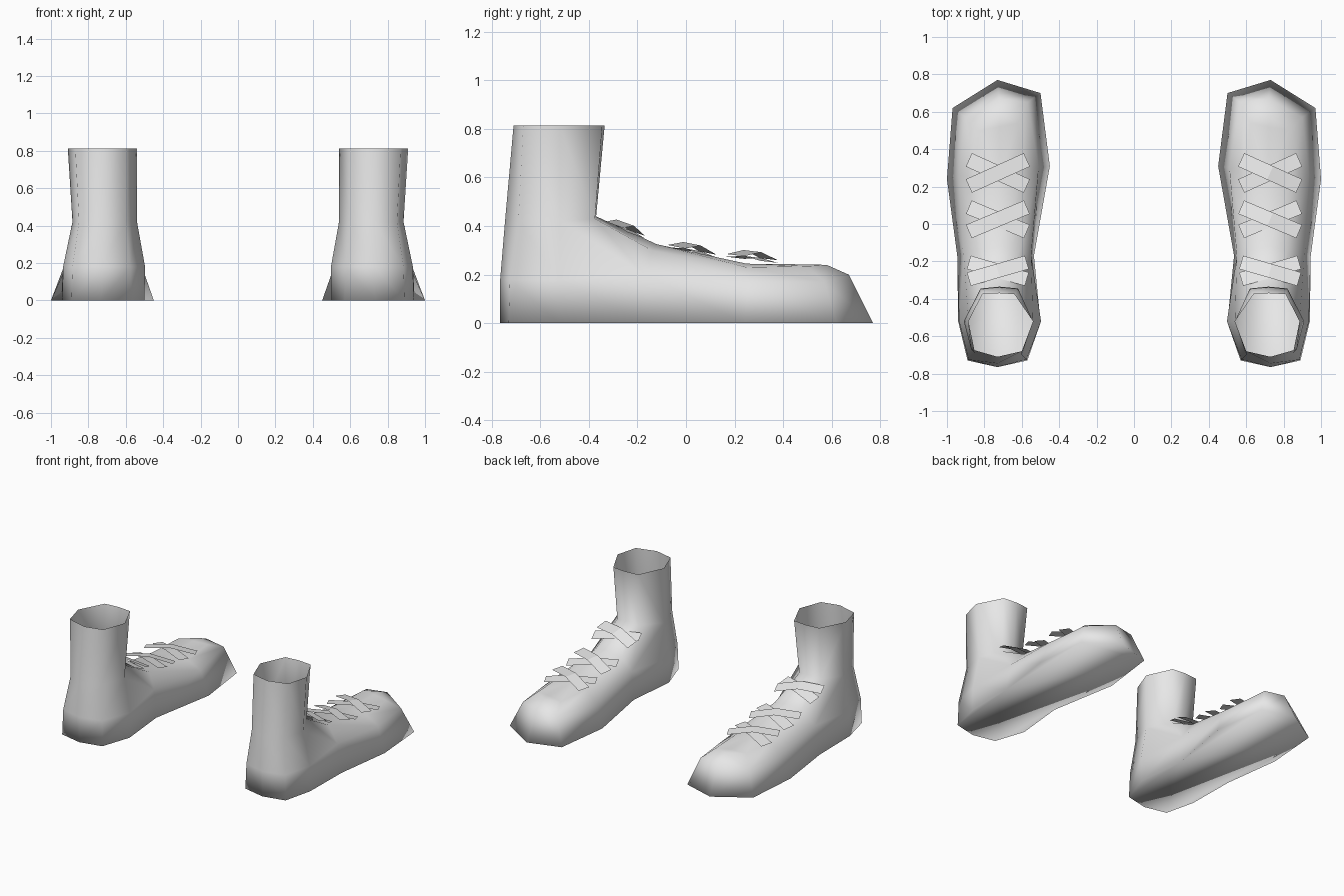
import bpy
import bmesh

default_cube = bpy.data.objects.get("Cube")
if default_cube:
    bpy.data.objects.remove(default_cube, do_unlink=True)


def make_material(name, colour):
    material = bpy.data.materials.new(name)
    material.use_nodes = True
    material.diffuse_color = colour
    for node in material.node_tree.nodes:
        if node.type == "BSDF_PRINCIPLED":
            node.inputs["Base Color"].default_value = colour
    return material


grey = make_material("plain grey", (0.8, 0.8, 0.8, 1))


def finish(bm, name, smooth):
    mesh = bpy.data.meshes.new(name)
    for face in bm.faces:
        face.smooth = smooth
    bm.to_mesh(mesh)
    bm.free()
    mesh.materials.append(grey)
    shoe_object = bpy.data.objects.new(name, mesh)
    bpy.context.collection.objects.link(shoe_object)
    return shoe_object


# Outlines run from the toe tip along the outer side to the heel and back inside
SOLE = [(.73, .77), (.97, .62), (1, .24), (.945, -.17), (.94, -.52), (.89, -.73),
        (.73, -.765), (.57, -.73), (.5, -.52), (.535, -.17), (.45, .31), (.5, .7)]
UPPER = [(.72, .67, .2), (.9, .57, .17), (.935, .26, .17), (.91, -.17, .2),
         (.935, -.52, .18), (.885, -.725, .18), (.73, -.765, .18), (.575, -.725, .18),
         (.497, -.52, .18), (.55, -.17, .2), (.51, .3, .17), (.57, .65, .19)]
# Points along the top of the foot: toe, outer edge, inner edge, centre ridge
TOE_TOP = (.72, .58, .24)
OUTER_EDGE = [(.83, .5, .235), (.85, .25, .23), (.82, -.14, .3)]
INNER_EDGE = [(.62, .54, .235), (.6, .28, .23), (.61, -.14, .3)]
RIDGE = [(.72, .52, .242), (.72, .25, .245), (.72, -.12, .325)]
# Ankle and top opening start at the front centre and run outwards
ANKLE = [(.72, -.37, .44), (.81, -.375, .43), (.885, -.52, .42), (.85, -.69, .42),
         (.73, -.745, .42), (.6, -.7, .42), (.54, -.52, .42), (.64, -.375, .43)]
OPENING = [(.72, -.335), (.82, -.345), (.91, -.52), (.87, -.67),
           (.73, -.71), (.6, -.68), (.54, -.52), (.62, -.345)]


def make_shoe(name, side):
    bm = bmesh.new()

    def points(rows, height=0):
        return [bm.verts.new((side * p[0], p[1], p[2] if len(p) > 2 else height))
                for p in rows]

    def face(*corners):
        bm.faces.new(corners)

    sole, upper = points(SOLE), points(UPPER)
    outer, inner, ridge = points(OUTER_EDGE), points(INNER_EDGE), points(RIDGE)
    ankle, opening = points(ANKLE), points(OPENING, .813)
    toe = points([TOE_TOP])[0]

    # Sole and lower wall
    face(*sole)
    count = len(sole)
    for i in range(count):
        j = (i + 1) % count
        face(sole[i], sole[j], upper[j], upper[i])

    # Shaft, open at the top
    count = len(ankle)
    for i in range(count):
        j = (i + 1) % count
        face(ankle[i], ankle[j], opening[j], opening[i])

    # Heel wall between the lower wall and the ankle
    for i in range(4, 8):
        face(upper[i], upper[i + 1], ankle[i - 1], ankle[i - 2])

    # Both flanks and both halves of the instep
    for edge, wall, front, flank in (
            (outer, upper[1:5], ankle[1], ankle[2]),
            (inner, upper[:7:-1], ankle[-1], ankle[-2])):
        face(toe, upper[0], wall[0], edge[0])
        face(toe, edge[0], ridge[0])
        for i in range(2):
            face(wall[i], wall[i + 1], edge[i + 1], edge[i])
            face(edge[i], edge[i + 1], ridge[i + 1], ridge[i])
        face(wall[2], wall[3], flank)
        face(wall[2], flank, front, edge[2])
        face(edge[2], front, ankle[0], ridge[2])

    bmesh.ops.recalc_face_normals(bm, faces=bm.faces[:])
    finish(bm, name, True)


def make_lace(name, side, centre, tilt, height, slope, bend):
    """Thin flat strip over the instep, bent along its middle."""
    bm = bmesh.new()
    middle, reach, half_width = .728, .155, .036
    rows = []
    for step in (-1, 0, 1):
        row = []
        for across in (-1, 1):
            y = centre + step * tilt + across * half_width
            z = height + slope * (y - centre) - abs(step) * bend
            x = middle + step * reach - across * half_width * tilt / reach
            row.append(bm.verts.new((side * x, y, z)))
        rows.append(row)
    for a, b in zip(rows, rows[1:]):
        bm.faces.new((a[0], b[0], b[1], a[1]))
    bm.normal_update()
    if bm.faces[0:1] and side < 0:
        bmesh.ops.reverse_faces(bm, faces=bm.faces[:])
    finish(bm, name, False)


# Each crossing: position along the foot, tilt, height, slope
CROSSINGS = [("front", .273, .07, .285, -.12),
             ("middle", .025, .065, .315, -.2),
             ("rear", -.25, .045, .402, -.36)]

for label, side in (("left", 1), ("right", -1)):
    make_shoe(label + "_shoe", side)
    for place, centre, tilt, height, slope in CROSSINGS:
        make_lace(f"{label}_{place}_lace_over", side, centre, -tilt, height + .012, slope, .025)
        make_lace(f"{label}_{place}_lace_under", side, centre, tilt, height - .012, slope, .012)
